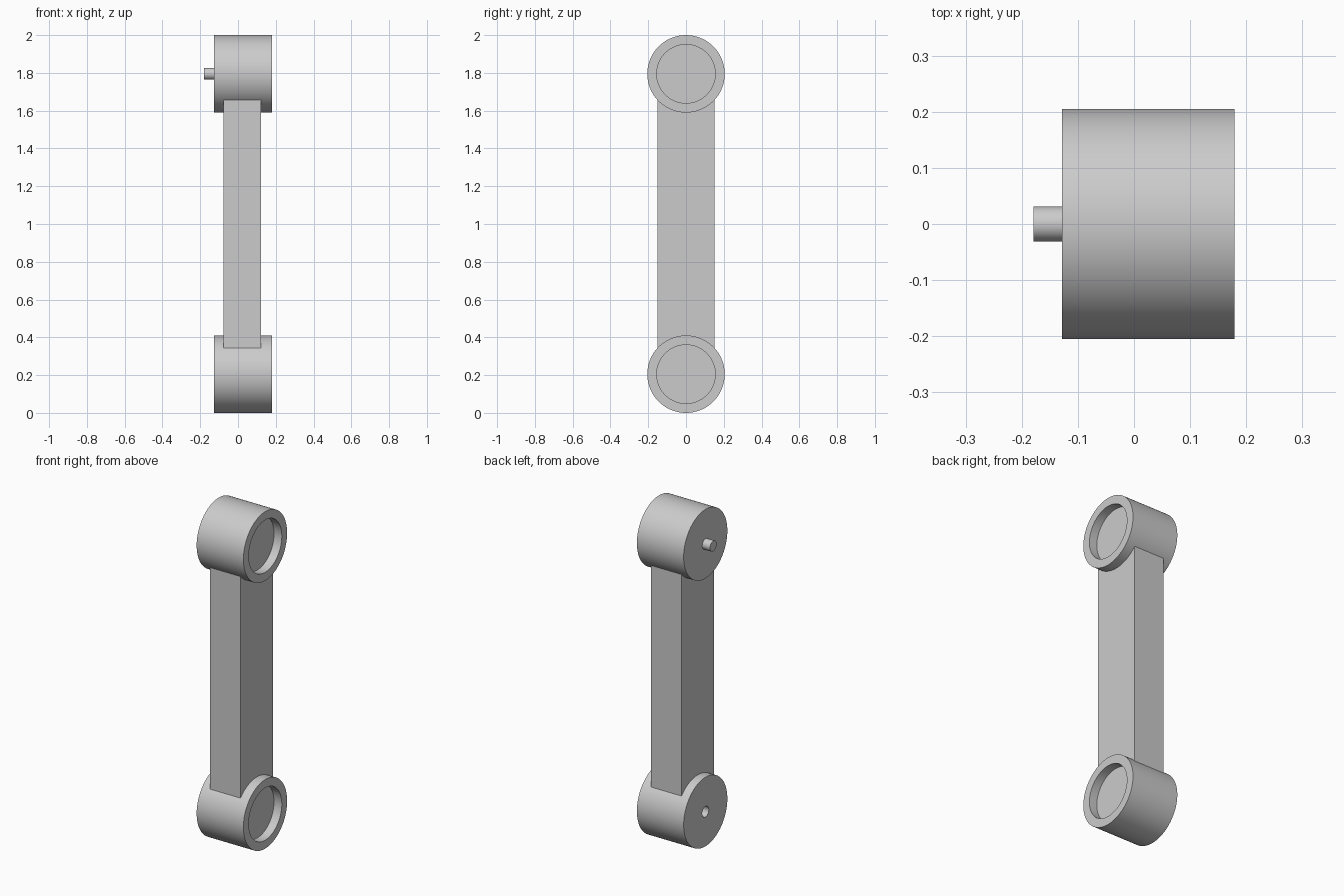
import bpy, bmesh
from math import cos, sin, pi, radians

cube = bpy.data.objects.get("Cube")
if cube:
    bpy.data.objects.remove(cube)

grey = bpy.data.materials.new("light_grey")
grey.use_nodes = True
grey.diffuse_color = (0.6, 0.6, 0.6, 1)
grey.node_tree.nodes["Principled BSDF"].inputs["Base Color"].default_value = grey.diffuse_color

SEGMENTS = 96
RADIUS, RECESS_RADIUS, PIN_RADIUS = 0.205, 0.155, 0.031
BACK, OPEN, DEPTH = -0.128, 0.179, 0.051


def finish(name, bm):
    bmesh.ops.recalc_face_normals(bm, faces=bm.faces)
    mesh = bpy.data.meshes.new(name)
    bm.to_mesh(mesh)
    bm.free()
    mesh.materials.append(grey)
    obj = bpy.data.objects.new(name, mesh)
    bpy.context.collection.objects.link(obj)
    return obj


def lathe_x(name, profile, z):
    """Revolve (x, radius) points around a line along x, capping both ends."""
    bm = bmesh.new()
    angles = [2 * pi * i / SEGMENTS for i in range(SEGMENTS)]
    rings = [[bm.verts.new((x, r * cos(a), z + r * sin(a))) for a in angles]
             for x, r in profile]
    for a, b in zip(rings, rings[1:]):
        for i in range(SEGMENTS):
            j = (i + 1) % SEGMENTS
            bm.faces.new((a[i], a[j], b[j], b[i]))
    bm.faces.new(rings[0])
    bm.faces.new(rings[-1])
    obj = finish(name, bm)
    bpy.ops.object.select_all(action='DESELECT')
    obj.select_set(True)
    bpy.context.view_layer.objects.active = obj
    bpy.ops.object.shade_smooth_by_angle(angle=radians(30))
    return obj


# Drum body with a shallow round recess on its left side
drum = [(BACK, RADIUS), (OPEN, RADIUS), (OPEN, RECESS_RADIUS),
        (OPEN - DEPTH, RECESS_RADIUS)]

# Upper drum carries a pin, lower drum has the matching blind hole
pin = [(BACK - DEPTH, PIN_RADIUS), (BACK, PIN_RADIUS)]
hole = [(BACK + DEPTH, PIN_RADIUS), (BACK, PIN_RADIUS)]
lathe_x("upper_joint_drum", pin + drum, 2 - RADIUS)
lathe_x("lower_joint_drum", hole + drum, RADIUS)

# Flat bar whose ends sink into the two drums
bm = bmesh.new()
bmesh.ops.create_cube(bm, size=1)
for v in bm.verts:
    v.co.x = 0.023 + v.co.x * 0.2
    v.co.y *= 0.304
    v.co.z = 1 + v.co.z * 1.316
finish("link_bar", bm)
